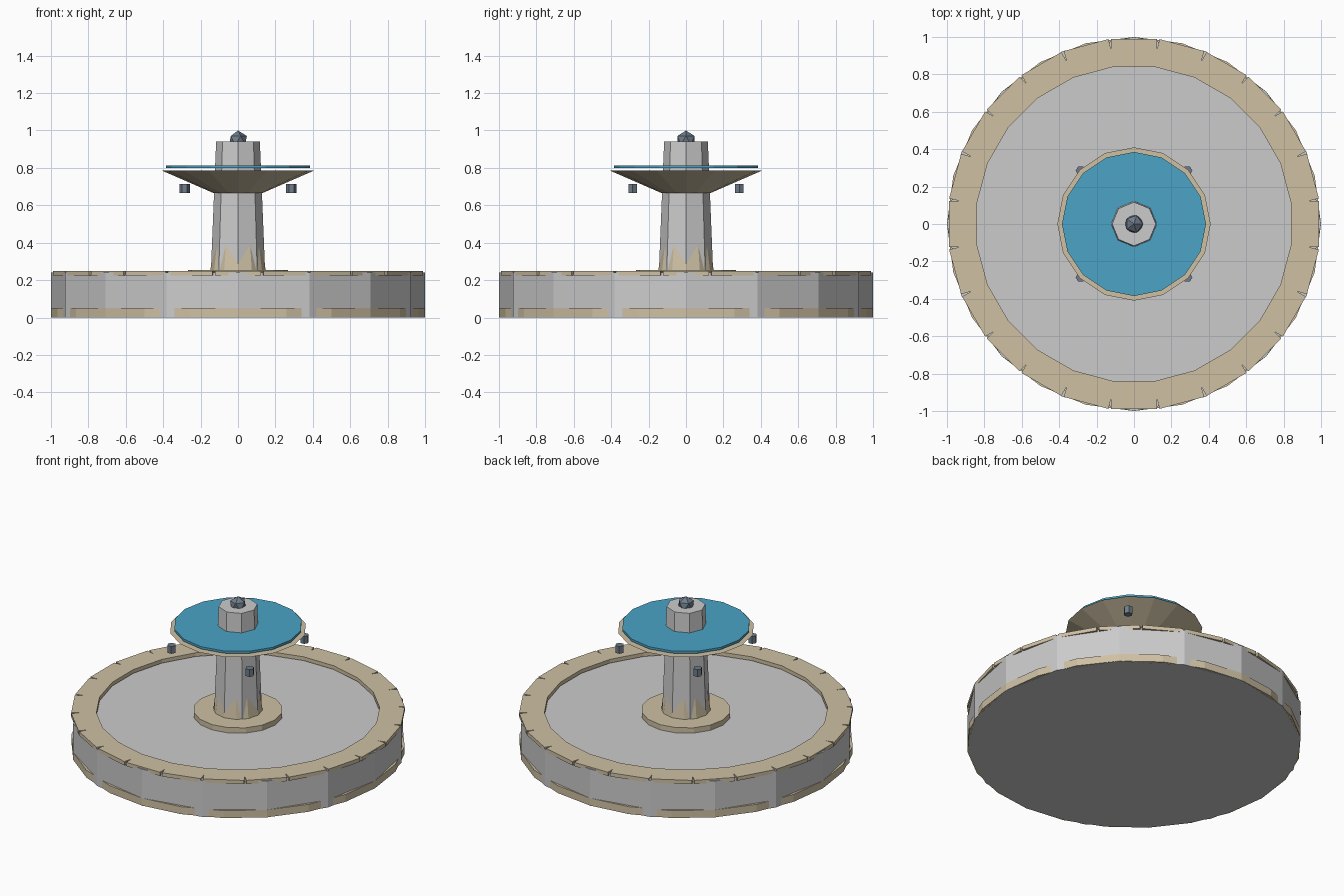
import bpy, bmesh, math
from mathutils import Matrix, Vector

if "Cube" in bpy.data.objects:
    bpy.data.objects.remove(bpy.data.objects["Cube"])


def material(name, rgb):
    m = bpy.data.materials.new(name)
    m.diffuse_color = (*rgb, 1)
    m.use_nodes = True
    m.node_tree.nodes["Principled BSDF"].inputs["Base Color"].default_value = m.diffuse_color
    return m


STONE = material("grey_stone", (0.60, 0.60, 0.60))
SAND = material("sandstone", (0.62, 0.53, 0.37))
WATER = material("water_blue", (0.07, 0.37, 0.56))
METAL = material("slate_metal", (0.16, 0.205, 0.255))


def finish(name, bm, mat):
    bmesh.ops.recalc_face_normals(bm, faces=bm.faces)
    me = bpy.data.meshes.new(name)
    bm.to_mesh(me)
    bm.free()
    me.materials.append(mat)
    ob = bpy.data.objects.new(name, me)
    bpy.context.collection.objects.link(ob)
    return ob


def lathe(name, profile, sides, mat, centre=(0, 0)):
    """Spin (radius, z) rings with a vertex on +x; both ends are capped."""
    bm = bmesh.new()
    rings = []
    for r, z in profile:
        rings.append([bm.verts.new((centre[0] + r * math.cos(math.tau * i / sides),
                                    centre[1] + r * math.sin(math.tau * i / sides), z))
                      for i in range(sides)])
    for a, b in zip(rings, rings[1:]):
        for i in range(sides):
            j = (i + 1) % sides
            bm.faces.new((a[i], a[j], b[j], b[i]))
    bm.faces.new(rings[0])
    bm.faces.new(rings[-1])
    return finish(name, bm, mat)


# Basin: outer wall with a shallow recessed floor
lathe("basin", [(1.0, 0), (1.0, 0.24), (0.89, 0.24), (0.89, 0.22)], 16, STONE)

# Foot band whose edges dip inside some wall corners
lathe("basin_foot_band", [(1.0, 0.001), (1.0, 0.05)], 24, SAND)

# Rim: ring of straight coping blocks with wedge gaps at the outside
bm = bmesh.new()
for i in range(24):
    m = (Matrix.Rotation(math.tau * i / 24, 4, 'Z')
         @ Matrix.Translation((0.915, 0, 0.2375))
         @ Matrix.Diagonal((0.15, 0.246, 0.025, 1)))
    bmesh.ops.create_cube(bm, size=1, matrix=m)
finish("rim_blocks", bm, SAND)

# Column with collar and flared foot
lathe("column_collar", [(0.268, 0.215), (0.268, 0.255)], 16, SAND)
lathe("column", [(0.146, 0.22), (0.117, 0.94)], 8, STONE)
lathe("column_foot", [(0.148, 0.25), (0.127, 0.41)], 12, SAND)

# Upper bowl and its water
lathe("upper_bowl", [(0.13, 0.665), (0.41, 0.787)], 16, SAND)
lathe("upper_water", [(0.385, 0.799), (0.385, 0.814)], 16, WATER)

# Four spouts under the bowl edge
for k in range(4):
    a = math.radians(45 + 90 * k)
    lathe(f"spout_{k + 1}", [(0.027, 0.665), (0.027, 0.713)], 6, METAL,
          (0.403 * math.cos(a), 0.403 * math.sin(a)))

# Finial
bm = bmesh.new()
bmesh.ops.create_icosphere(bm, subdivisions=1, radius=0.053,
                           matrix=Matrix.Translation(Vector((0, 0, 0.947))))
finish("finial", bm, METAL)
